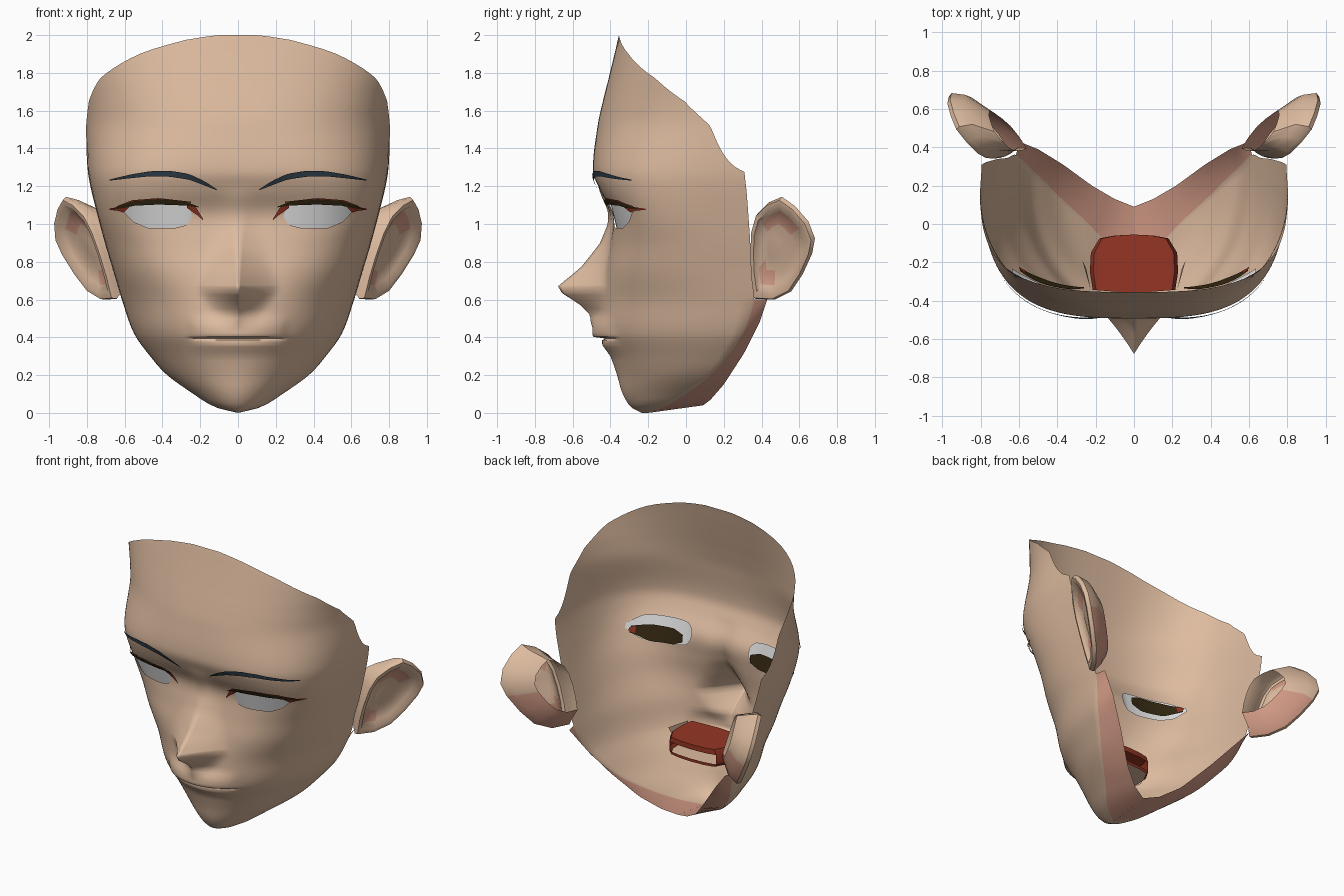
import bpy, bmesh, math
from mathutils import Vector

if "Cube" in bpy.data.objects:
    bpy.data.objects.remove(bpy.data.objects["Cube"])


def material(name, rgb):
    m = bpy.data.materials.new(name)
    m.diffuse_color = (*rgb, 1)
    m.use_nodes = True
    m.node_tree.nodes["Principled BSDF"].inputs["Base Color"].default_value = m.diffuse_color
    return m


SKIN = material("skin", (0.73, 0.50, 0.35))
SHADE = material("salmon skin", (0.66, 0.33, 0.24))
WHITE = material("eye white", (0.78, 0.78, 0.78))
LASH = material("dark brown", (0.035, 0.021, 0.006))
RED = material("mouth red", (0.30, 0.036, 0.017))
BROW = material("slate brow", (0.025, 0.042, 0.058))

# Head cross-sections: z, front y, half width, back y, roundness, angle swept from the middle
SIDE = math.pi / 2
SECTIONS = [
    (0.0, -.235, .0004, -.20, 2.0, SIDE), (.03, -.29, .12, -.12, 1.9, SIDE),
    (.10, -.335, .235, .0, 1.9, SIDE), (.20, -.365, .375, .13, 1.9, SIDE),
    (.30, -.40, .465, .22, 2.0, SIDE), (.42, -.455, .55, .30, 2.1, SIDE),
    (.60, -.45, .615, .36, 2.3, SIDE), (.75, -.43, .66, .345, 2.7, SIDE),
    (.90, -.40, .705, .34, 3.1, SIDE), (1.05, -.388, .745, .33, 3.7, SIDE),
    (1.18, -.455, .777, .32, 3.4, SIDE), (1.28, -.492, .795, .31, 3.1, SIDE),
    (1.52, -.468, .812, .32, 2.6, 1.41), (1.65, -.44, .825, .31, 2.6, 1.236),
    (1.77, -.41, .85, .30, 2.6, .965), (1.91, -.376, .88, .30, 2.6, .50),
    (1.98, -.36, .88, .30, 2.6, .20), (2.0, -.355, .88, .30, 2.6, .06)]
NOSE = [(.45, 0, .10), (.52, .05, .12), (.57, .105, .17), (.635, .21, .21), (.67, .235, .22),
        (.77, .13, .19), (.90, .055, .15), (1.0, .03, .12), (1.12, 0.015, .12), (1.2, 0, .12)]
LIPS = [(.30, 0), (.33, .008), (.36, .012), (.385, .0), (.394, -.02), (.402, .038),
        (.41, .042), (.46, .035), (.52, 0)]
# Neck opening below the jaw line: jaw z, then x, y, z
NECK = [(0, 0, .09, .04), (.05, .1, .13, .07), (.13, .22, .2, .15), (.26, .37, .31, .32),
        (.42, .5, .39, .48), (.6, .6, .43, .6)]


def lerp(table, z):
    z = min(max(z, table[0][0]), table[-1][0])
    for a, b in zip(table, table[1:]):
        if z <= b[0]:
            t = (z - a[0]) / (b[0] - a[0])
            return [p + (q - p) * t for p, q in zip(a[1:], b[1:])]


def section(z):
    """Smooth interpolation of the head cross-sections."""
    T = SECTIONS
    i = next((k for k in range(len(T) - 1) if z <= T[k + 1][0]), len(T) - 2)
    a, b, p, q = T[i], T[i + 1], T[max(i - 1, 0)], T[min(i + 2, len(T) - 1)]
    h = b[0] - a[0]
    t = (z - a[0]) / h
    out = []
    for k in range(1, 6):
        m0 = (b[k] - p[k]) / (b[0] - p[0]) * h
        m1 = (q[k] - a[k]) / (q[0] - a[0]) * h
        out.append((2*t**3 - 3*t*t + 1) * a[k] + (t**3 - 2*t*t + t) * m0
                   + (3*t*t - 2*t**3) * b[k] + (t**3 - t*t) * m1)
    out[4] = lerp([(s[0], s[5]) for s in T], z)[0]
    return out


def relief(x, z):
    """Nose and lips pushed forward from the head."""
    n, w = lerp(NOSE, z)
    lip = lerp(LIPS, z)[0]
    return -n * max(0, 1 - x / w) ** 1.5 - lip * max(0, 1 - (x / .26) ** 2) ** .6


def surface(x, z):
    yf, w, ye, n, f = section(z)
    return ye - (ye - yf) * max(0, 1 - (x / w) ** n) ** (1 / n) + relief(x, z)


def finish(bm, name, mats, angle=50):
    me = bpy.data.meshes.new(name)
    bm.to_mesh(me)
    bm.free()
    ob = bpy.data.objects.new(name, me)
    bpy.context.collection.objects.link(ob)
    for m in mats:
        me.materials.append(m)
    bpy.ops.object.select_all(action='DESELECT')
    ob.select_set(True)
    bpy.context.view_layer.objects.active = ob
    bpy.ops.object.shade_smooth_by_angle(angle=math.radians(angle))
    ob.modifiers.new("mirror", 'MIRROR').merge_threshold = 0.0005


# Face shell: half the mask, with jaw underside
COLS = 36
bm = bmesh.new()
levels = sorted(set([round(i * .025, 3) for i in range(81)]
                    + [.01, .36, .385, .394, .402, .41, .635, .67, 1.99]), reverse=True)
rows = []
for z in levels:
    yf, w, ye, n, end = section(z)
    row = []
    for j in range(COLS + 1):
        a = end * (j / COLS) ** 1.5
        x = w * math.sin(a) ** (2 / n) if j else 0
        y = ye - (ye - yf) * max(0, math.cos(a)) ** (2 / n) + relief(x, z)
        row.append(bm.verts.new((x, y, z)))
    if z <= .6:
        row.append(bm.verts.new(lerp(NECK, z)))
    rows.append(row)
for up, lo in zip(rows, rows[1:]):
    for j in range(min(len(up), len(lo)) - 1):
        bm.faces.new((lo[j], lo[j+1], up[j+1], up[j])).material_index = int(j >= COLS)

# Eye opening: clip the shell by the sides of a convex outline and drop the inside
EYE = [(.24, 1.04), (.27, .995), (.33, .98), (.48, .98), (.55, 1.01), (.605, 1.065),
       (.56, 1.105), (.42, 1.115), (.26, 1.10)]
planes = []


def inside():
    return [f for f in bm.faces
            if all((f.calc_center_median() - c).dot(n) < 0 for c, n in planes)
            and .1 < f.calc_center_median().x < .72 and .9 < f.calc_center_median().z < 1.2]


for (x0, z0), (x1, z1) in zip(EYE, EYE[1:] + EYE[:1]):
    fs = inside()
    co, no = Vector((x0, 0, z0)), Vector((z1 - z0, 0, x0 - x1)).normalized()
    geom = list({v for f in fs for v in f.verts}) + list({e for f in fs for e in f.edges}) + fs
    bmesh.ops.bisect_plane(bm, geom=geom, dist=1e-5, plane_co=co, plane_no=no)
    planes.append((co, no))
bmesh.ops.delete(bm, geom=inside(), context='FACES')
finish(bm, "face", [SKIN, SHADE], angle=60)


def strip(name, pts, off, mat, n=20):
    """Thin plate following the face: points are x, lower z, upper z."""
    bm = bmesh.new()
    pairs = []
    for i in range(n + 1):
        x = pts[0][0] + (pts[-1][0] - pts[0][0]) * i / n
        lo, hi = lerp(pts, x)
        pairs.append([bm.verts.new((x, surface(x, z) + off, z)) for z in (lo, hi)])
    for a, b in zip(pairs, pairs[1:]):
        bm.faces.new((a[0], b[0], b[1], a[1]))
    finish(bm, name, [mat])


# Eyes, lashes and brows
strip("eye_white", [(.22, 1.03, 1.08), (.25, .98, 1.12), (.33, .963, 1.13), (.48, .963, 1.13),
                    (.56, .985, 1.125), (.635, 1.05, 1.08)], .014, WHITE)
strip("eye_backing", [(.26, 1.01, 1.06), (.33, .98, 1.085), (.48, .98, 1.085),
                      (.595, 1.03, 1.07)], .05, LASH)
strip("eye_backing_corner", [(.565, 1.025, 1.07), (.60, 1.045, 1.06)], .055, RED, 4)
strip("upper_lash", [(.21, 1.088, 1.092), (.28, 1.098, 1.12), (.42, 1.103, 1.132),
                     (.55, 1.097, 1.122), (.61, 1.083, 1.103), (.66, 1.077, 1.083)], -.02, LASH)
strip("lash_trim", [(.25, 1.112, 1.118), (.42, 1.13, 1.137), (.56, 1.118, 1.126),
                    (.64, 1.09, 1.095)], -.016, RED)
strip("inner_eye_corner", [(.185, 1.02, 1.026), (.22, 1.05, 1.085), (.235, 1.06, 1.10),
                           (.27, 1.085, 1.108)], -.012, RED, 10)
strip("outer_eye_corner", [(.575, 1.09, 1.10), (.605, 1.06, 1.10), (.635, 1.07, 1.09),
                           (.68, 1.075, 1.082)], -.012, RED, 10)
strip("brow", [(.11, 1.178, 1.182), (.18, 1.205, 1.228), (.26, 1.235, 1.265), (.36, 1.25, 1.282),
               (.46, 1.253, 1.28), (.57, 1.242, 1.262), (.68, 1.23, 1.235)], -.014, BROW)

# Mouth cavity: red roof and sides, pale floor, open at the throat
bm = bmesh.new()
plan = [(0, -.055), (.10, -.06), (.18, -.075), (.225, -.15), (.23, -.25), (.215, -.345)]
loops = []
for z, s in ((.355, .92), (.375, 1), (.44, 1), (.475, .92)):
    loops.append([bm.verts.new((x * s, y, z)) for x, y in plan])
front = [bm.verts.new((0, -.36, z)) for z in (.355, .475)]
for a, b in zip(loops, loops[1:]):
    for j in range(len(plan) - 1):
        if j >= 2 or a is not loops[1]:
            bm.faces.new((a[j+1], a[j], b[j], b[j+1]))
bm.faces.new(loops[0] + [front[0]]).material_index = 1
bm.faces.new([front[1]] + loops[3][::-1])
finish(bm, "mouth_cavity", [RED, SKIN], angle=30)

# Small skin flaps beside the mouth cavity
bm = bmesh.new()
bm.faces.new([bm.verts.new(v) for v in ((.225, -.345, .37), (.225, -.345, .47),
                                        (.27, -.19, .47), (.25, -.23, .38))])
finish(bm, "mouth_corner", [SKIN])

# Ears: rings of one outline lying on a plane slanted away from the head
OUTLINE = [(.36, .60), (.345, .72), (.34, .84), (.345, .96), (.37, 1.05), (.43, 1.11), (.50, 1.14),
           (.57, 1.09), (.64, 1.01), (.675, .92), (.66, .84), (.61, .73), (.55, .64), (.46, .595)]
NORMAL = Vector((.81, -.53, -.27))
RINGS = [(.62, -.13, -.08), (.88, -.07, -.015), (1.0, -.015, 0), (.96, .01, 0), (.84, .01, 0),
         (.72, -.015, -.005), (.45, -.03, -.015), (.2, -.025, -.03)]
bm = bmesh.new()
rings = []
for s, off, shift in RINGS:
    ring = []
    for y, z in OUTLINE:
        y, z = .48 + (y - .48) * s + shift, .87 + (z - .87) * s
        ring.append(bm.verts.new(Vector((.74 + .65 * (y - .34) + .33 * (z - .9), y, z))
                                 + NORMAL * off))
    rings.append(ring)
N = len(OUTLINE)
for k, (a, b) in enumerate(zip(rings, rings[1:])):
    for j in range(N):
        f = bm.faces.new((a[j], b[j], b[(j+1) % N], a[(j+1) % N]))
        # Salmon on the lower back of the ear and in parts of the inner fold
        c = f.calc_center_median()
        if (k < 2 and c.z < .88 and c.y > .4) or (k == 5 and j in (4, 5, 6, 7, 13, 0)):
            f.material_index = 1
bm.faces.new(rings[-1])
bmesh.ops.recalc_face_normals(bm, faces=bm.faces)
finish(bm, "ear", [SKIN, SHADE], angle=45)
